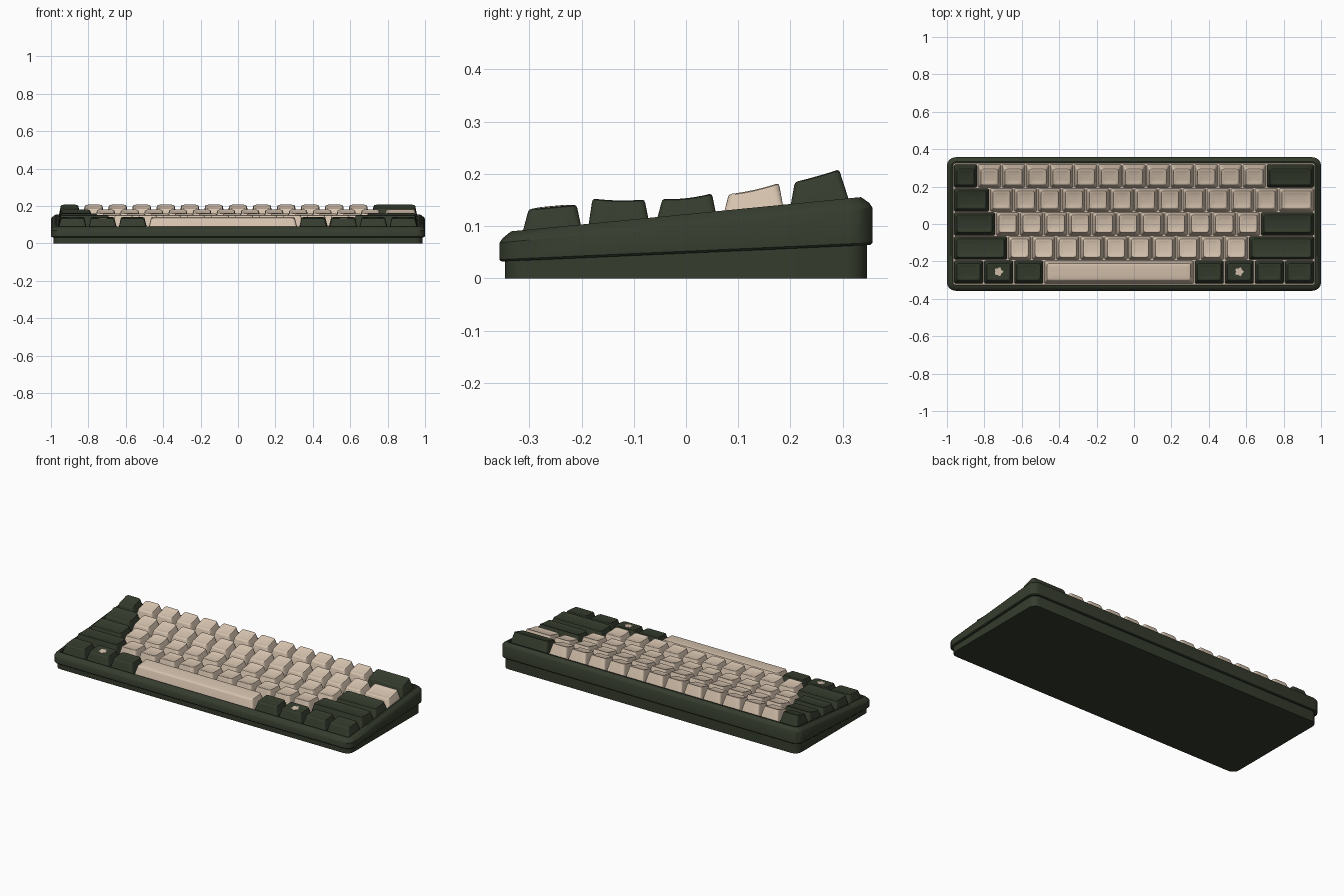
import bpy, bmesh, math

old = bpy.data.objects.get("Cube")
if old:
    bpy.data.objects.remove(old)


def material(name, rgb):
    m = bpy.data.materials.new(name)
    m.use_nodes = True
    m.diffuse_color = (*rgb, 1)
    bsdf = m.node_tree.nodes["Principled BSDF"]
    bsdf.inputs["Base Color"].default_value = (*rgb, 1)
    bsdf.inputs["Roughness"].default_value = 0.6
    return m


GREEN = material("dark green", (0.036, 0.045, 0.027))
BEIGE = material("warm beige", (0.68, 0.55, 0.43))


def outline(cx, cy, hx, hy, r, arc=4, side=3):
    """Rounded rectangle with extra points along its straight sides."""
    pts = []
    signs = [(1, 1), (-1, 1), (-1, -1), (1, -1)]
    for q, (sx, sy) in enumerate(signs):
        for i in range(arc + 1):
            a = math.pi / 2 * (q + i / arc)
            pts.append((cx + sx * (hx - r) + r * math.cos(a),
                        cy + sy * (hy - r) + r * math.sin(a)))
        nx, ny = signs[(q + 1) % 4]
        a = math.pi / 2 * (q + 1)
        end = (cx + nx * (hx - r) + r * math.cos(a),
               cy + ny * (hy - r) + r * math.sin(a))
        start = pts[-1]
        for i in range(1, side + 1):
            t = i / (side + 1)
            pts.append(tuple(s + (e - s) * t for s, e in zip(start, end)))
    return pts


def loft(name, rings, mat, angle=35):
    """Skin a stack of (outline, height function) rings and cap both ends."""
    bm = bmesh.new()
    loops = [[bm.verts.new((x, y, h(x, y))) for x, y in pts] for pts, h in rings]
    for a, b in zip(loops, loops[1:]):
        n = len(a)
        for i in range(n):
            j = (i + 1) % n
            bm.faces.new((a[i], a[j], b[j], b[i]))
    bm.faces.new(loops[0][::-1])
    bm.faces.new(loops[-1])
    bmesh.ops.recalc_face_normals(bm, faces=bm.faces)
    me = bpy.data.meshes.new(name)
    bm.to_mesh(me)
    bm.free()
    for p in me.polygons:
        p.use_smooth = True
    me.set_sharp_from_angle(angle=math.radians(angle))
    me.materials.append(mat)
    ob = bpy.data.objects.new(name, me)
    bpy.context.collection.objects.link(ob)
    return ob


def plane(z, slope, drop=0.0):
    return lambda x, y: z + slope * y - drop


# Case: flat base, tilted upper shell with chamfered rim and key well
under = plane(0.048, 0.045)
shoulder = plane(0.1015, 0.094)
rim = plane(0.1227, 0.0977)
floor = plane(0.1227, 0.0977, 0.024)

base = outline(0, 0, 0.986, 0.346, 0.04)
loft("case_base", [(base, plane(0, 0)), (base, plane(0.052, 0.045))], GREEN)

outer = outline(0, 0, 1.0, 0.357, 0.045)
soft = outline(0, 0, 0.994, 0.351, 0.041)
well = outline(0, 0, 0.968, 0.325, 0.012)
loft("case_shell", [
    (outline(0, 0, 0.996, 0.353, 0.042), under),
    (outer, plane(0.052, 0.045)),
    (outer, shoulder),
    (soft, plane(0.1105, 0.096)),
    (outline(0, 0, 0.978, 0.335, 0.03), rim),
    (well, rim),
    (well, plane(0.1227, 0.0977, 0.03)),
], GREEN)

# Switch plate at the bottom of the well
plate = outline(0, 0, 0.966, 0.323, 0.012)
loft("switch_plate", [(plate, plane(0.1227, 0.0977, 0.034)), (plate, floor)], BEIGE)

# Keys
UNIT = 1.93 / 15


def key(name, cx, cy, width, top, mat, sag, dish):
    """Tapered cap; top = front y, back y, front z, back z."""
    y0, y1, z0, z1 = top
    ty, hy = (y0 + y1) / 2, (y1 - y0) / 2
    hx = width * UNIT / 2 - 0.0035
    slope = (z1 - z0) / (y1 - y0)

    def surface(drop):
        def h(x, y):
            t = min(1, abs(y - ty) / hy)
            return z0 + slope * (y - y0) - sag * (1 - t * t) - drop
        return h

    def ring(inset, r):
        return outline(cx, ty, hx - 0.013 - inset, hy - inset, r)

    loft(name, [
        (outline(cx, cy, hx, 0.061, 0.008), floor),
        (ring(0, 0.014), surface(0.007)),
        (ring(0.002, 0.013), surface(0.002)),
        (ring(0.006, 0.011), surface(0)),
        (ring(0.013, 0.009), surface(dish * 0.5)),
        (ring(0.024, 0.007), surface(dish * 0.9)),
        (ring(0.034, 0.003), surface(dish)),
    ], mat, 40)
    return surface(dish)


D, L = GREEN, BEIGE
# Each row: top profile, mid sag, keys as (width, colour)
ROWS = [
    ((0.207, 0.295, 0.184, 0.209), 0.001, [(1, D)] + [(1, L)] * 12 + [(2, D)]),
    ((0.080, 0.179, 0.161, 0.183), 0.003, [(1.5, D)] + [(1, L)] * 12 + [(1.5, L)]),
    ((-0.047, 0.051, 0.152, 0.163), 0.004, [(1.75, D)] + [(1, L)] * 11 + [(2.25, D)]),
    ((-0.180, -0.078, 0.153, 0.151), 0.003, [(2.25, D)] + [(1, L)] * 10 + [(2.75, D)]),
    ((-0.303, -0.208, 0.132, 0.141), 0, [(1.25, D)] * 3 + [(6.25, L)] + [(1.25, D)] * 4),
]

for r, (top, sag, keys) in enumerate(ROWS):
    cy = (2 - r) * UNIT
    x = -7.5 * UNIT
    for k, (width, mat) in enumerate(keys):
        cx = x + width * UNIT / 2
        x += width * UNIT
        space = width > 6
        name = "space_bar" if space else f"key_row{r + 1}_{k + 1}"
        face = key(name, cx, cy, width, top, mat, sag, -0.002 if space else 0.003)

        # Small blossom inlay on two bottom-row keys
        if r == 4 and k in (1, 5):
            petals = []
            for i in range(20):
                a = math.tau * i / 20
                rad = 0.021 + 0.004 * math.cos(5 * a)
                petals.append((cx + rad * math.cos(a), -0.255 + rad * math.sin(a)))
            loft(f"blossom_inlay_{k}", [
                (petals, lambda x, y: face(x, y) - 0.002),
                (petals, lambda x, y: face(x, y) + 0.0015),
            ], BEIGE)
